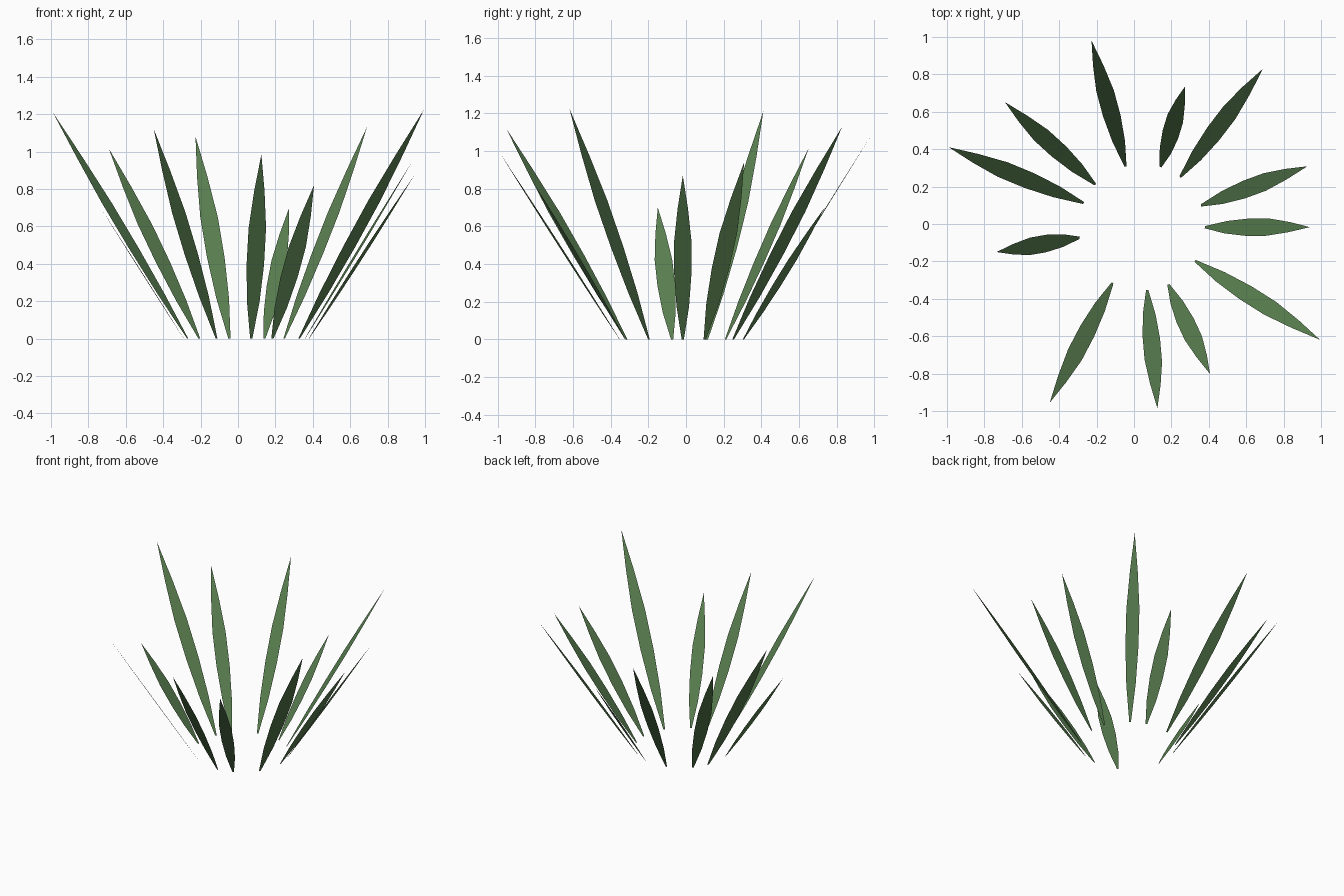
import bpy
from math import sin, cos, radians
from mathutils import Vector

if "Cube" in bpy.data.objects:
    bpy.data.objects.remove(bpy.data.objects["Cube"])

# Shared leaf material
green = bpy.data.materials.new("leaf_green")
green.diffuse_color = (0.10, 0.21, 0.08, 1)
green.use_nodes = True
green.node_tree.nodes["Principled BSDF"].inputs["Base Color"].default_value = green.diffuse_color

CENTRE = Vector((0.042, -0.017, 0))
BASE_RADIUS = 0.337
LEAN = 0.645          # outward run per unit of height
TWIST = radians(12)   # leaf blade turned slightly off the tangent

# Half-width of the blade along its length: (position, half width)
PROFILE = [(0, 0.006), (0.2, 0.034), (0.4, 0.047), (0.6, 0.047), (0.8, 0.028)]

# Each leaf: (direction in degrees, height)
LEAVES = [(0, 0.87), (20.2, 0.94), (52.6, 1.13), (72.9, 0.70),
          (105.1, 1.08), (137.6, 1.015), (157.5, 1.21), (189.7, 0.70),
          (242.3, 1.12), (274.9, 0.985), (294.9, 0.82), (327.7, 1.225)]


def make_leaf(name, angle, height):
    a = radians(angle)
    out = Vector((cos(a), sin(a), 0))
    side = Vector((-sin(a - TWIST), cos(a - TWIST), 0))
    base = CENTRE + out * BASE_RADIUS
    axis = (out * LEAN + Vector((0, 0, 1))) * height
    verts = []
    for t, w in PROFILE:
        verts += [base + axis * t - side * w, base + axis * t + side * w]
    verts.append(base + axis)
    n = len(PROFILE)
    faces = [(2 * i, 2 * i + 2, 2 * i + 3, 2 * i + 1) for i in range(n - 1)]
    faces.append((2 * n - 2, 2 * n, 2 * n - 1))
    mesh = bpy.data.meshes.new(name)
    mesh.from_pydata(verts, [], faces)
    mesh.materials.append(green)
    obj = bpy.data.objects.new(name, mesh)
    bpy.context.collection.objects.link(obj)


# Ring of leaning leaves
for i, (angle, height) in enumerate(LEAVES, 1):
    make_leaf(f"leaf_{i:02d}", angle, height)
